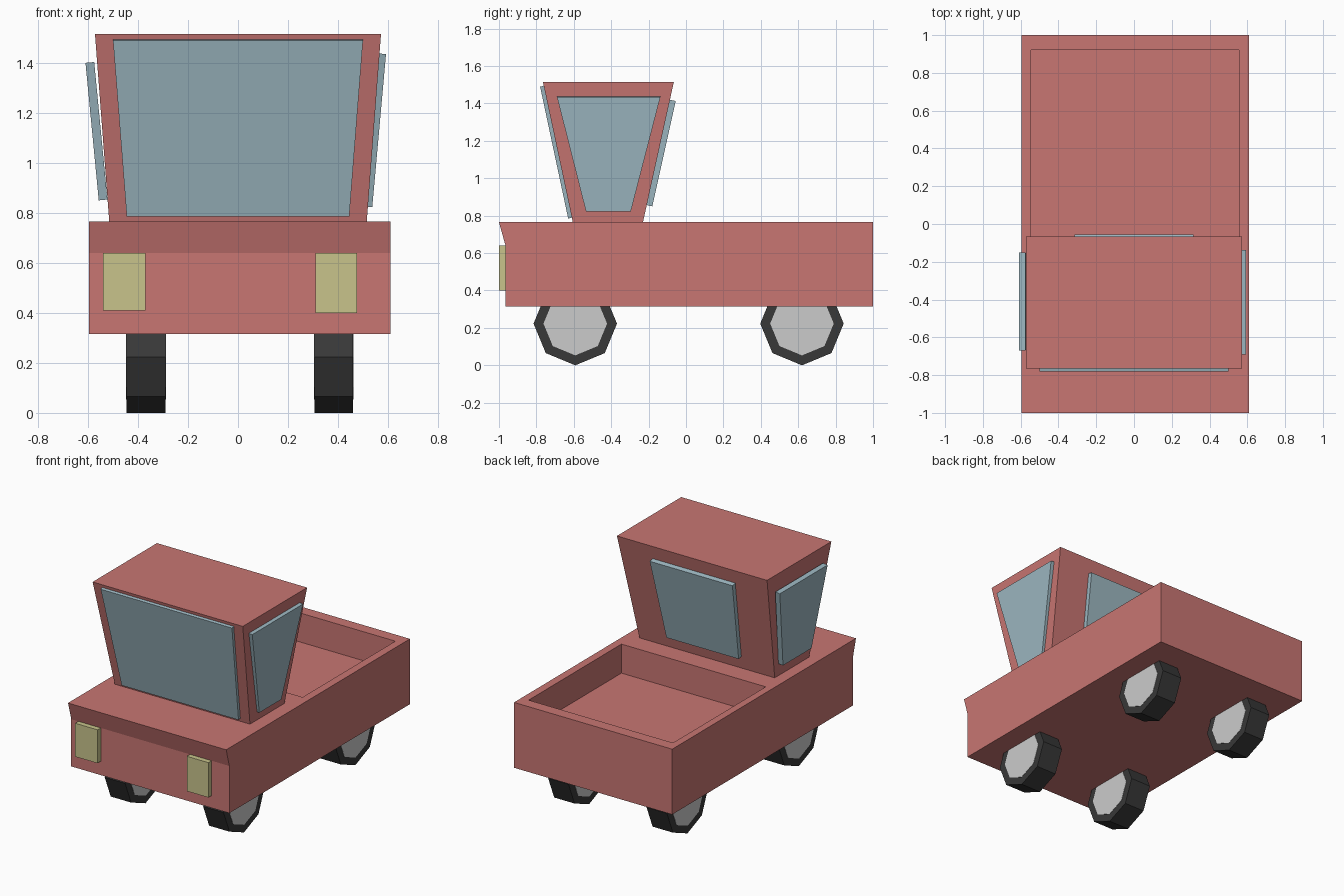
import bpy, bmesh, math
from mathutils import Vector

if "Cube" in bpy.data.objects:
    bpy.data.objects.remove(bpy.data.objects["Cube"])


def material(name, rgb):
    m = bpy.data.materials.new(name)
    m.diffuse_color = (*rgb, 1)
    m.use_nodes = True
    m.node_tree.nodes["Principled BSDF"].inputs["Base Color"].default_value = m.diffuse_color
    return m


RED = material("red_paint", (0.58, 0.18, 0.17))
GLASS = material("glass", (0.34, 0.48, 0.54))
LAMP = material("lamp", (0.58, 0.55, 0.26))
RUBBER = material("rubber", (0.04, 0.04, 0.04))


def loft(name, loop_a, loop_b, mat=None):
    """Closed solid between two loops with equal point counts."""
    bm = bmesh.new()
    a = [bm.verts.new(p) for p in loop_a]
    b = [bm.verts.new(p) for p in loop_b]
    bm.faces.new(a)
    bm.faces.new(b)
    for i in range(len(a)):
        j = (i + 1) % len(a)
        bm.faces.new((a[i], a[j], b[j], b[i]))
    bmesh.ops.recalc_face_normals(bm, faces=bm.faces)
    me = bpy.data.meshes.new(name)
    bm.to_mesh(me)
    bm.free()
    ob = bpy.data.objects.new(name, me)
    bpy.context.collection.objects.link(ob)
    if mat:
        me.materials.append(mat)
    return ob


def rect(x0, x1, y0, y1, z):
    return [(x0, y0, z), (x1, y0, z), (x1, y1, z), (x0, y1, z)]


def box(name, x0, x1, y0, y1, z0, z1, mat=None):
    return loft(name, rect(x0, x1, y0, y1, z0), rect(x0, x1, y0, y1, z1), mat)


def pane(name, outer, thickness=0.035):
    """Glass slab: outer corners pushed straight back towards the cab."""
    pts = [Vector(p) for p in outer]
    n = (pts[1] - pts[0]).cross(pts[3] - pts[0]).normalized()
    if n.dot(pts[0] - Vector((0, -0.418, pts[0].z))) > 0:
        n = -n
    return loft(name, pts, [p + n * thickness for p in pts], GLASS)


# Body: side profile with a sloped nose, swept across x
profile = [(-0.965, 0.315), (1, 0.315), (1, 0.765), (-1, 0.765), (-0.965, 0.64)]
body = loft("body", [(-0.595, y, z) for y, z in profile],
            [(0.61, y, z) for y, z in profile], RED)

# Cargo bed recess
cutter = box("bed_cutter", -0.545, 0.555, -0.09, 0.92, 0.565, 0.9, RED)
cutter.hide_render = True
cutter.hide_set(True)
cut = body.modifiers.new("bed", "BOOLEAN")
cut.operation, cut.solver, cut.object = "DIFFERENCE", "EXACT", cutter

# Cab flaring upward
loft("cab", rect(-0.515, 0.515, -0.605, -0.23, 0.765),
     rect(-0.572, 0.572, -0.765, -0.065, 1.515), RED)

# Windows, each a tapered slab on a cab wall
pane("windscreen", [(-0.445, -0.63, 0.785), (0.445, -0.63, 0.785),
                    (0.5, -0.78, 1.49), (-0.5, -0.78, 1.49)])
pane("rear_window", [(-0.275, -0.18, 0.85), (0.275, -0.18, 0.85),
                     (0.315, -0.055, 1.413), (-0.315, -0.055, 1.413)])
pane("right_window", [(0.537, -0.535, 0.823), (0.537, -0.295, 0.823),
                      (0.592, -0.137, 1.435), (0.592, -0.69, 1.435)])
pane("left_window", [(-0.557, -0.57, 0.85), (-0.557, -0.26, 0.85),
                     (-0.61, -0.15, 1.4), (-0.61, -0.67, 1.4)])

# Headlights
box("left_headlight", -0.54, -0.37, -1, -0.955, 0.41, 0.64, LAMP)
box("right_headlight", 0.31, 0.475, -1, -0.955, 0.40, 0.64, LAMP)


def octagon(x, y, r):
    return [(x, y + r * math.cos(k * math.pi / 4), 0.223 + r * math.sin(k * math.pi / 4))
            for k in range(8)]


# Wheels: octagonal tyre with a hub showing on both faces
for end, y in (("front", -0.592), ("rear", 0.62)):
    for side, x0, x1 in (("left", -0.445, -0.29), ("right", 0.305, 0.46)):
        loft(f"{end}_{side}_tyre", octagon(x0, y, 0.223), octagon(x1, y, 0.223), RUBBER)
        loft(f"{end}_{side}_hub", octagon(x0 - 0.002, y, 0.17), octagon(x1 + 0.002, y, 0.17))
